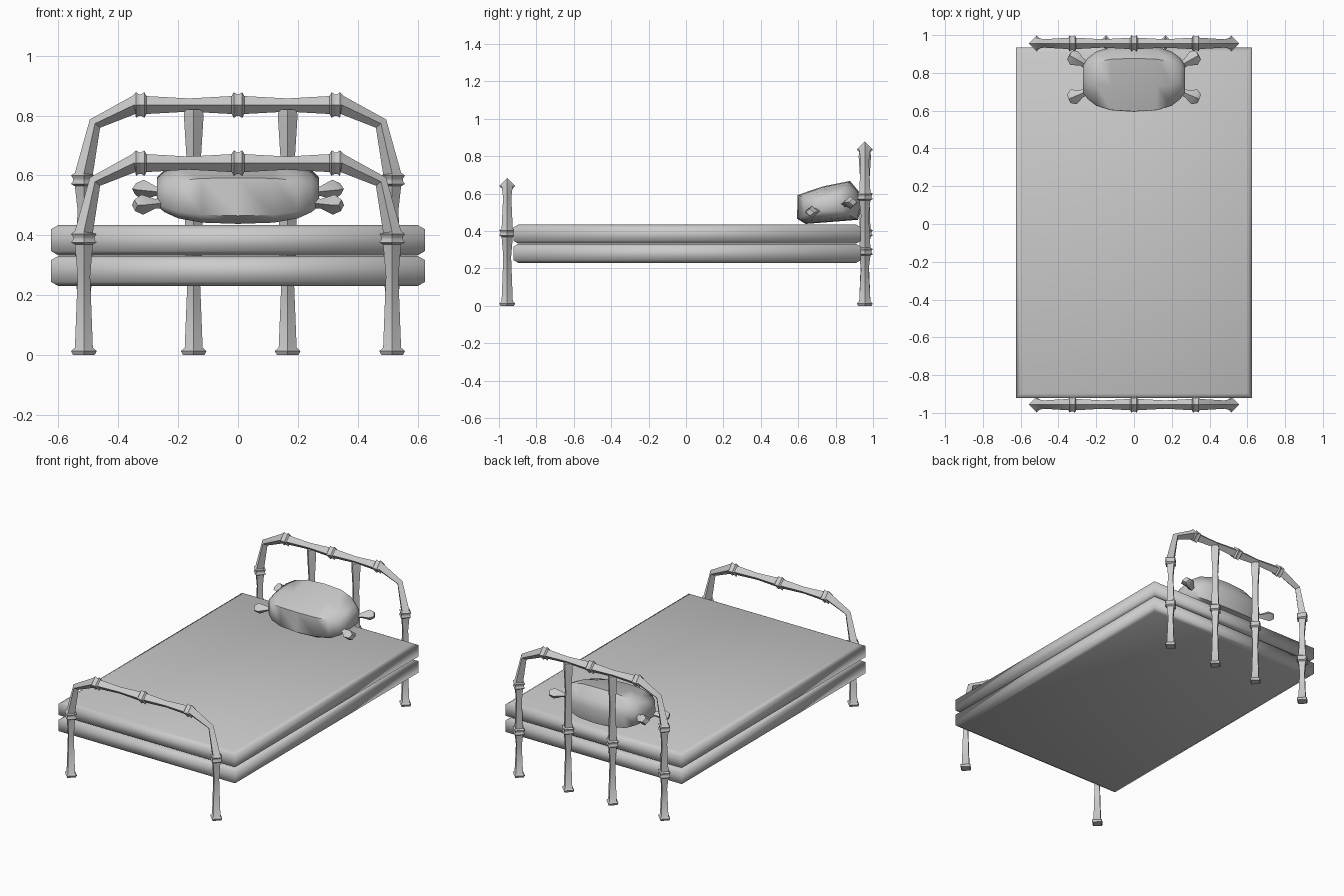
import bpy, bmesh, math
from mathutils import Vector

if "Cube" in bpy.data.objects:
    bpy.data.objects.remove(bpy.data.objects["Cube"])


def finish(name, rings, angle=40):
    """Skin a list of equal-length rings, cap both ends, and shade."""
    bm = bmesh.new()
    vr = [[bm.verts.new(p) for p in ring] for ring in rings]
    n = len(rings[0])
    for a, b in zip(vr, vr[1:]):
        for i in range(n):
            j = (i + 1) % n
            bm.faces.new((a[i], a[j], b[j], b[i]))
    bm.faces.new(vr[0])
    bm.faces.new(vr[-1])
    bmesh.ops.recalc_face_normals(bm, faces=bm.faces)
    me = bpy.data.meshes.new(name)
    bm.to_mesh(me)
    bm.free()
    ob = bpy.data.objects.new(name, me)
    bpy.context.collection.objects.link(ob)
    bpy.context.view_layer.objects.active = ob
    ob.select_set(True)
    bpy.ops.object.shade_smooth_by_angle(angle=math.radians(angle))
    ob.select_set(False)
    return ob


def sweep(name, path, y):
    """Sweep a diamond section along (x, z, radius) points in the plane y."""
    rings = []
    for i, (x, z, r) in enumerate(path):
        a, b = path[max(i - 1, 0)], path[min(i + 1, len(path) - 1)]
        d1 = Vector((x - a[0], z - a[1]))
        d2 = Vector((b[0] - x, b[1] - z))
        t = Vector((0, 0))
        for d in (d1, d2):
            if d.length > 0:
                t += d.normalized()
        t.normalize()
        c = Vector((x, y, z))
        nrm = Vector((-t.y, 0, t.x)) * r
        side = Vector((0, r, 0))
        rings.append([c + nrm, c + side, c - nrm, c - side])
    return finish(name, rings)


# Bamboo knuckle: two ridges, (offset along cane, radius)
KNUCKLE = [(-.021, .030), (-.014, .043), (-.004, .036), (.004, .036), (.014, .043), (.021, .030)]


def knuckle_v(x, z):
    return [(x, z + o, r) for o, r in KNUCKLE]


def knuckle_h(x, z):
    return [(x + o, z, r) for o, r in KNUCKLE]


def foot(x):
    return [(x, 0, .036), (x, .013, .043), (x, .024, .030)]


def bed_end(name, y, rail_z, joints):
    """Arched bamboo frame: left leg, elbow, half rail, then mirrored."""
    px = -.515
    half = foot(px)
    low = .024
    for z in joints:
        half += [(px, low + (z - low) * .65, .021)] + knuckle_v(px, z)
        low = z
    half += [(-.478, rail_z - .062, .022)] + knuckle_h(-.327, rail_z) + [(-.165, rail_z, .022)]
    mirrored = [(-x, z, r) for x, z, r in reversed(half)]
    sweep(name, half + knuckle_h(0, rail_z) + mirrored, y)


bed_end("footboard_frame", -.956, .641, [.39])
bed_end("headboard_frame", .956, .835, [.29, .585])

# Inner headboard canes
for side, x in (("left", -.148), ("right", .166)):
    path = foot(x) + [(x, .25, .021)] + knuckle_v(x, .39)
    path += [(x, .64, .023), (x, .80, .033), (x, .82, .030)]
    sweep("headboard_cane_" + side, path, .956)


# Mattress and base with softened upper and lower edges
def slab(name, z0, z1):
    rings = []
    for z, inset in ((z0, .025), (z0 + .014, 0), (z1 - .014, 0), (z1, .025)):
        x, ya, yb = .625 - inset, -.922 + inset, .935 - inset
        rings.append([(-x, ya, z), (x, ya, z), (x, yb, z), (-x, yb, z)])
    finish(name, rings, 62)


slab("bed_base", .23, .331)
slab("mattress", .333, .434)

# Pillow: tilted side profile (y, z) scaled along x
profile = [(.596, .592), (.594, .465), (.640, .438), (.92, .46), (.945, .56), (.925, .61), (.877, .668), (.73, .638)]
centre = Vector((.77, .54))
sections = [(-.27, .42), (-.245, .62), (-.20, .82), (-.12, .96), (0, 1),
            (.12, .96), (.20, .82), (.245, .62), (.27, .42)]
rings = []
for x, s in sections:
    rings.append([(x, *(centre + (Vector(p) - centre) * s)) for p in profile])
finish("pillow", rings, 60)

# Pillow corner tabs: narrow at the seam, wide then blunt at the tip
for sx, side in ((-1, "left"), (1, "right")):
    for base, tip, end in (((.22, .715, .51), (.345, .662, .50), "front"),
                           ((.22, .825, .54), (.342, .893, .555), "back")):
        a = Vector((sx * base[0], base[1], base[2]))
        b = Vector((sx * tip[0], tip[1], tip[2]))
        d = (b - a).normalized()
        u = d.cross(Vector((0, 0, 1))).normalized()
        v = u.cross(d)
        rings = []
        for t, w in ((0, .024), (.45, .020), (.80, .042), (1, .024)):
            c = a.lerp(b, t)
            rings.append([c + u * w, c + v * w * .8, c - u * w, c - v * w * .8])
        finish("pillow_tab_%s_%s" % (end, side), rings)
